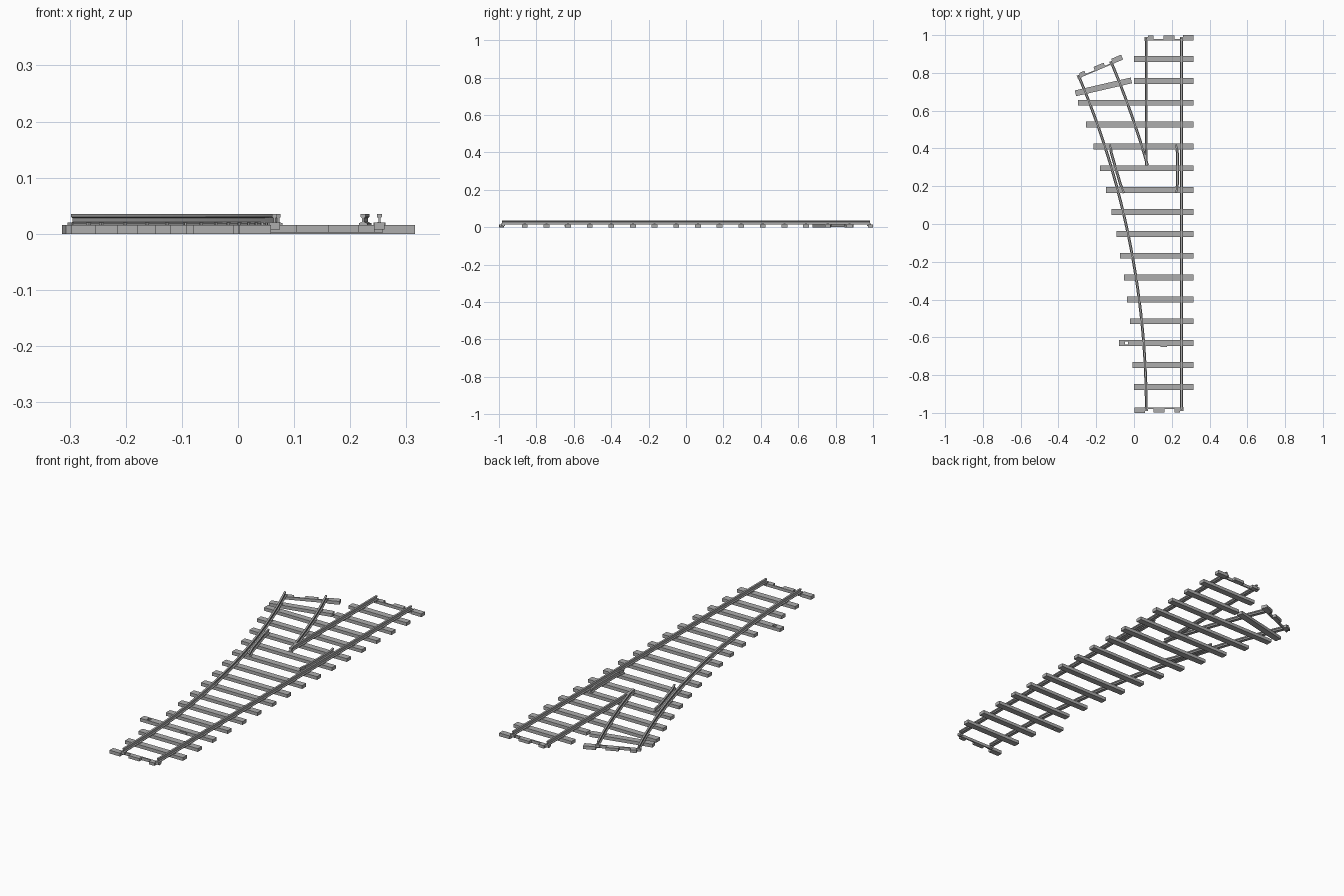
import bpy, bmesh
from math import sin, cos, asin, radians
from mathutils import Matrix, Vector

if "Cube" in bpy.data.objects:
    bpy.data.objects.remove(bpy.data.objects["Cube"])

grey = bpy.data.materials.new("track grey")
grey.use_nodes = True
colour = (0.42, 0.42, 0.42, 1)
grey.diffuse_color = colour
grey.node_tree.nodes["Principled BSDF"].inputs["Base Color"].default_value = colour

TIE_TOP, TIE_HALF = 0.016, 0.0155
LEFT, RIGHT, START, END = 0.065, 0.252, -0.983, 0.985
RADIUS = 4.54
GAUGE = RIGHT - LEFT
CENTRE = LEFT - RADIUS
TURN = asin(1.768 / RADIUS)


def finish(name, bm):
    bmesh.ops.recalc_face_normals(bm, faces=bm.faces)
    mesh = bpy.data.meshes.new(name)
    bm.to_mesh(mesh)
    bm.free()
    mesh.materials.append(grey)
    ob = bpy.data.objects.new(name, mesh)
    bpy.context.collection.objects.link(ob)
    return ob


def add_box(bm, x0, x1, y0, y1, z0, z1, frame=Matrix()):
    place = Matrix.Translation(((x0 + x1) / 2, (y0 + y1) / 2, (z0 + z1) / 2))
    size = Matrix.Diagonal((x1 - x0, y1 - y0, z1 - z0, 1))
    bmesh.ops.create_cube(bm, size=1, matrix=frame @ place @ size)


def arc_point(radius, y):
    a = asin((y - START) / radius)
    return (CENTRE + radius * cos(a), y)


def arc(radius, y0, y1, steps):
    return [arc_point(radius, y0 + (y1 - y0) * i / steps) for i in range(steps + 1)]


# Rail section: wide foot, thin web, square head
half = [(0.0075, 0.016), (0.0075, 0.019), (0.002, 0.021),
        (0.002, 0.028), (0.0045, 0.030), (0.0045, 0.0355)]
SECTION = half + [(-x, z) for x, z in reversed(half)]


def rail(name, path):
    bm = bmesh.new()
    pts = [Vector(p) for p in path]
    rings = []
    for i, p in enumerate(pts):
        d = (pts[min(i + 1, len(pts) - 1)] - pts[max(i - 1, 0)]).normalized()
        side = Vector((d.y, -d.x))
        rings.append([bm.verts.new((*(p + side * x), z)) for x, z in SECTION])
    n = len(SECTION)
    for a, b in zip(rings, rings[1:]):
        for k in range(n):
            bm.faces.new((a[k], a[(k + 1) % n], b[(k + 1) % n], b[k]))
    bm.faces.new(rings[0])
    bm.faces.new(rings[-1])
    return finish(name, bm)


# Running rails
outer = RADIUS + GAUGE
end_y = START + RADIUS * sin(TURN)
outer_end_y = START + outer * sin(TURN)
rail("straight_right_rail", [(RIGHT, START), (RIGHT, END)])
rail("straight_left_rail", [(LEFT, 0.31), (LEFT, END)])
rail("curved_left_rail", arc(RADIUS, START, end_y, 24))
rail("curved_right_rail", arc(outer, 0.31, outer_end_y, 10))

# Check rails with flared ends
flare = [(0.164, 0.029), (0.21, 0.022), (0.375, 0.022), (0.42, 0.029)]
rail("straight_check_rail", [(RIGHT - gap, y) for y, gap in flare])
rail("curved_check_rail", [arc_point(RADIUS + gap, y) for y, gap in flare])

# Cross ties, from the front to the back, listed by their left ends
left_ends = [0, -0.008, -0.08, -0.02, -0.036, -0.052, -0.073, -0.093,
             -0.12, -0.148, -0.18, -0.215, -0.255, -0.297, 0, 0]
ties, clips = bmesh.new(), bmesh.new()


def clip(x, y, angle=0):
    frame = Matrix.Translation((x, y, 0)) @ Matrix.Rotation(angle, 4, 'Z')
    add_box(clips, -0.0105, 0.0105, -0.006, 0.006, TIE_TOP - 0.001, 0.0205, frame)


for i, x0 in enumerate(left_ends):
    y = -0.862 + 0.1157 * i
    add_box(ties, x0, 0.315, y - TIE_HALF, y + TIE_HALF, 0, TIE_TOP)
    clip(RIGHT, y)
    if y > 0.31:
        clip(LEFT, y)
    if y < 0.7:
        clip(*arc_point(RADIUS, y), asin((y - START) / RADIUS))
    if 0.31 < y < 0.7:
        clip(*arc_point(outer, y), asin((y - START) / outer))

# Small lug under the throw tie
add_box(ties, 0.14, 0.175, -0.65, -0.642, 0.004, 0.012)

# Slanted tie below the branch
slant = Matrix.Translation((-0.162, 0.726, 0)) @ Matrix.Rotation(radians(13), 4, 'Z')
add_box(ties, -0.152, 0.152, -TIE_HALF, TIE_HALF, 0, TIE_TOP, slant)
clip(*arc_point(RADIUS, 0.7), TURN)
clip(*arc_point(outer, 0.746), TURN)
ties_ob = finish("cross_ties", ties)
finish("rail_clips", clips)

# Peg hole through the throw tie
cut = bmesh.new()
add_box(cut, -0.048, -0.032, -0.639, -0.623, -0.01, 0.03)
cutter = finish("peg_hole_cutter", cut)
cutter.hide_render = True
cutter.hide_viewport = True
hole = ties_ob.modifiers.new("peg hole", 'BOOLEAN')
hole.object = cutter
hole.operation = 'DIFFERENCE'
hole.solver = 'EXACT'


# Interlocking half ties at the three track ends
def end_connector(name, x, y, angle):
    frame = Matrix.Translation((x, y, 0)) @ Matrix.Rotation(angle, 4, 'Z')
    bm = bmesh.new()
    add_box(bm, -0.1, 0.1, -0.013, -0.006, 0.002, TIE_TOP, frame)
    add_box(bm, 0.1, 0.157, -0.013, 0.015, 0, TIE_TOP, frame)
    for x0, x1 in ((-0.085, -0.055), (-0.003, 0.055)):
        add_box(bm, x0, x1, -0.006, 0.012, 0.002, TIE_TOP, frame)
    for s in (-1, 1):
        add_box(bm, s * GAUGE / 2 - 0.0095, s * GAUGE / 2 + 0.0095,
                -0.016, 0.004, 0.008, 0.0205, frame)
    finish(name, bm)


mid = (LEFT + RIGHT) / 2
mid_r = RADIUS + GAUGE / 2
end_connector("straight_back_connector", mid, 0.985, 0)
end_connector("front_connector", mid, -0.985, radians(180))
end_connector("branch_connector", CENTRE + mid_r * cos(TURN), START + mid_r * sin(TURN), TURN)
